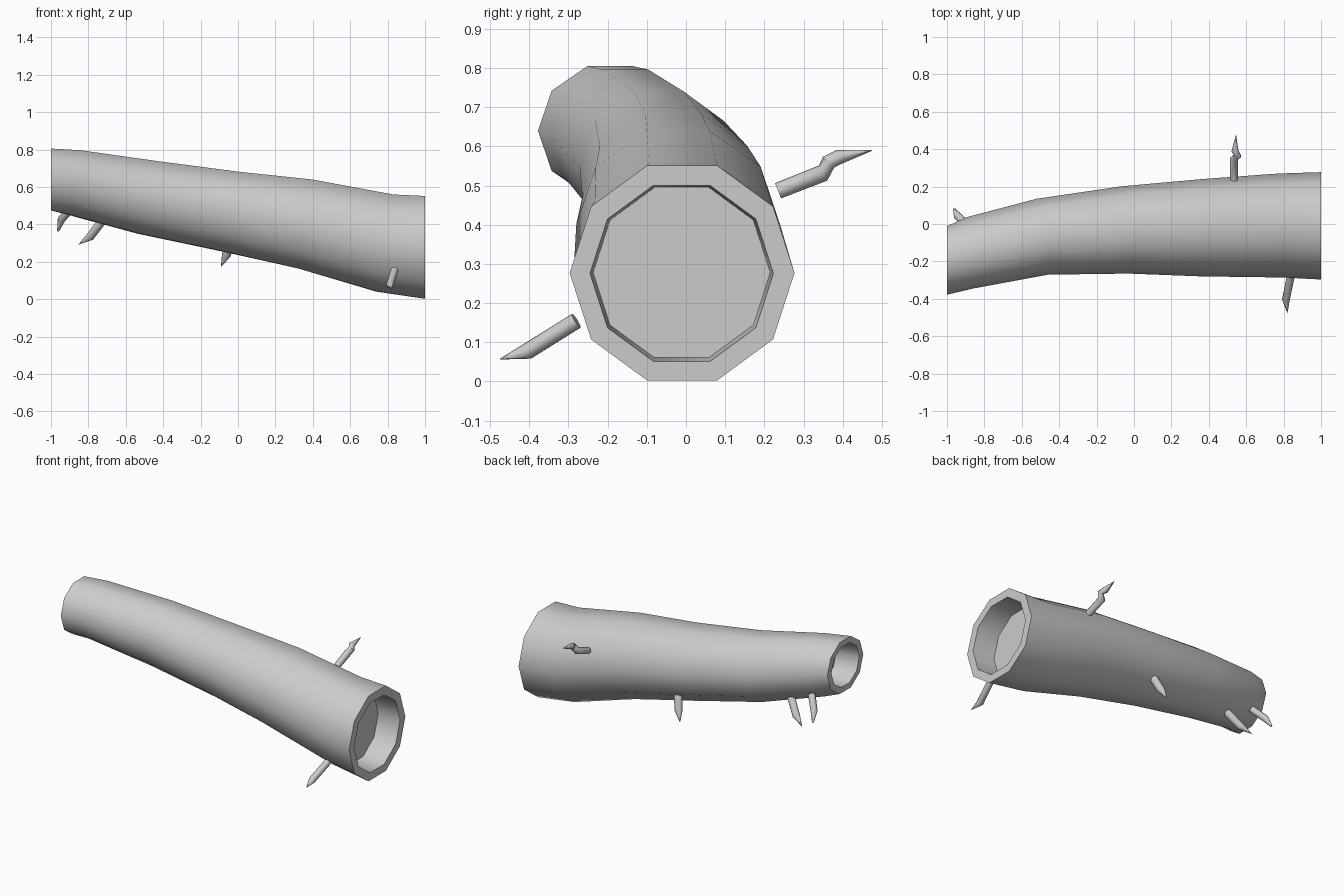
import bpy, math
from mathutils import Vector

cube = bpy.data.objects.get("Cube")
if cube:
    bpy.data.objects.remove(cube, do_unlink=True)

grey = bpy.data.materials.new("plain_grey")
grey.use_nodes = True
colour = (0.6, 0.6, 0.6, 1)
grey.diffuse_color = colour
grey.node_tree.nodes["Principled BSDF"].inputs["Base Color"].default_value = colour


def loft(name, rings, angle):
    """Skin a list of equal rings, close both ends and smooth the result."""
    n = len(rings[0])
    verts = [p for ring in rings for p in ring]
    faces = [(r * n + i, r * n + (i + 1) % n, (r + 1) * n + (i + 1) % n, (r + 1) * n + i)
             for r in range(len(rings) - 1) for i in range(n)]
    last = (len(rings) - 1) * n
    faces += [tuple(reversed(range(n))), tuple(range(last, last + n))]
    mesh = bpy.data.meshes.new(name)
    mesh.from_pydata(verts, [], faces)
    mesh.materials.append(grey)
    obj = bpy.data.objects.new(name, mesh)
    bpy.context.collection.objects.link(obj)
    bpy.ops.object.select_all(action='DESELECT')
    obj.select_set(True)
    bpy.context.view_layer.objects.active = obj
    bpy.ops.object.mode_set(mode='EDIT')
    bpy.ops.mesh.select_all(action='SELECT')
    bpy.ops.mesh.normals_make_consistent(inside=False)
    bpy.ops.object.mode_set(mode='OBJECT')
    bpy.ops.object.shade_smooth_by_angle(angle=math.radians(angle))
    return obj


def log_ring(x, y, z, ry, rz, lean_y=0, lean_z=0, sides=10):
    ring = []
    for i in range(sides):
        a = math.tau * i / sides
        c, s = math.cos(a), math.sin(a)
        ring.append((x + lean_y * c + lean_z * s, y + ry * c, z + rz * s))
    return ring


def twig(name, points, radii, sides=8):
    """Bent twig whose rings follow the path and narrow to a point."""
    pts = [Vector(p) for p in points]
    rings = []
    for i, p in enumerate(pts):
        along = pts[min(i + 1, len(pts) - 1)] - pts[max(i - 1, 0)]
        turn = along.to_track_quat('Z', 'Y')
        rings.append([p + turn @ Vector((radii[i] * math.cos(math.tau * k / sides),
                                         radii[i] * math.sin(math.tau * k / sides), 0))
                      for k in range(sides)])
    return loft(name, rings, 50)


# Curved trunk with a recessed hollow at each end
loft("log_trunk", [
    log_ring(-0.85, -0.18, 0.63, 0.135, 0.13),
    log_ring(-1, -0.195, 0.64, 0.142, 0.136),
    log_ring(-1, -0.195, 0.64, 0.183, 0.174),
    log_ring(-0.88, -0.155, 0.625, 0.19, 0.18, -0.02, 0.035),
    log_ring(-0.49, -0.068, 0.545, 0.203, 0.205, -0.03, 0.04),
    log_ring(-0.05, -0.032, 0.47, 0.233, 0.223, -0.02, 0.045),
    log_ring(0.36, -0.02, 0.402, 0.26, 0.25, 0, 0.04),
    log_ring(0.785, -0.008, 0.30, 0.278, 0.273, -0.01, 0.045),
    log_ring(1, -0.01, 0.277, 0.287, 0.289),
    log_ring(1, -0.011, 0.276, 0.234, 0.236),
    log_ring(0.85, -0.011, 0.278, 0.226, 0.228),
], 40)

# Broken twigs on the sides
twig("back_twig", [(0.535, 0.235, 0.487), (0.535, 0.35, 0.532), (0.555, 0.364, 0.56),
                   (0.54, 0.39, 0.573), (0.545, 0.475, 0.59)],
     [0.021, 0.022, 0.02, 0.019, 0.001])
twig("front_twig", [(0.838, -0.28, 0.155), (0.812, -0.405, 0.077), (0.82, -0.475, 0.057)],
     [0.021, 0.021, 0.001])

# Short twigs under the trunk
twig("thin_end_twig", [(-0.89, -0.01, 0.49), (-0.945, 0.045, 0.425), (-0.962, 0.08, 0.365)],
     [0.022, 0.021, 0.006])
twig("lower_twig", [(-0.71, -0.045, 0.44), (-0.79, 0.005, 0.335), (-0.852, 0.035, 0.293)],
     [0.025, 0.024, 0.001])
twig("middle_twig", [(-0.035, 0.13, 0.32), (-0.063, 0.165, 0.235), (-0.09, 0.19, 0.175)],
     [0.025, 0.024, 0.001])
